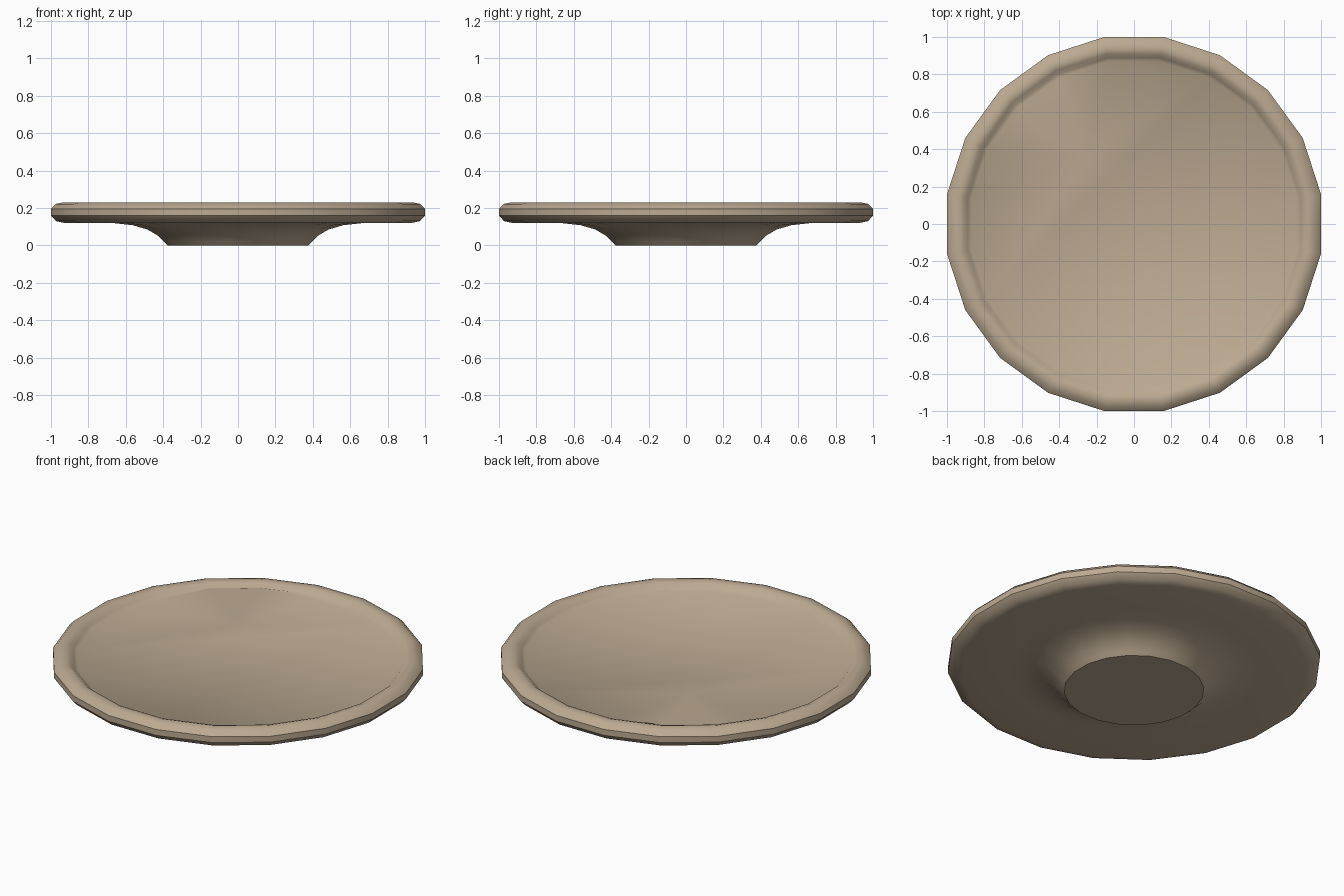
import bpy
import bmesh
from math import cos, sin, radians

SIDES = 20

# Remove the default cube
cube = bpy.data.objects.get("Cube")
if cube:
    bpy.data.objects.remove(cube, do_unlink=True)

# Single clay colour
clay = bpy.data.materials.new("warm tan clay")
clay.use_nodes = True
tan = (0.50, 0.40, 0.285, 1)
clay.diffuse_color = tan
clay.node_tree.nodes["Principled BSDF"].inputs["Base Color"].default_value = tan

# Half profile (radius, height): foot, flared underside, rolled rim, inner lip
profile = [
    (0.38, 0.0), (0.40, 0.02), (0.43, 0.05), (0.49, 0.085), (0.57, 0.108),
    (0.68, 0.12), (0.94, 0.12), (0.985, 0.13), (1.0125, 0.16),
    (1.0125, 0.195), (0.985, 0.222), (0.945, 0.23), (0.92, 0.222),
    (0.90, 0.205), (0.88, 0.19),
]


def add_ring(bm, radius, height):
    """One polygonal ring with flat sides facing the four axes."""
    angles = [radians(360 * (i + 0.5) / SIDES) for i in range(SIDES)]
    return [bm.verts.new((radius * cos(a), radius * sin(a), height)) for a in angles]


bm = bmesh.new()
rings = [add_ring(bm, r, z) for r, z in profile]

# Skin between successive rings
for low, high in zip(rings, rings[1:]):
    for i in range(SIDES):
        j = (i + 1) % SIDES
        bm.faces.new((low[i], low[j], high[j], high[i]))

# Flat base under the foot
bm.faces.new(list(reversed(rings[0])))

# Plate floor, with a shallow fan-shaped warp toward the back
floor = rings[-1]
first, last = 5, 8
pivot = bm.verts.new((-0.26, 0.35, profile[-1][1]))
bm.faces.new([pivot] + floor[last:] + floor[:first + 1])
for i in range(first, last):
    bm.faces.new((pivot, floor[i], floor[i + 1]))
for i in range(first + 1, last):
    floor[i].co.z += 0.02

mesh = bpy.data.meshes.new("plate")
bm.to_mesh(mesh)
bm.free()
mesh.materials.append(clay)

plate = bpy.data.objects.new("plate", mesh)
bpy.context.collection.objects.link(plate)

# Smooth rolled surfaces, crisp foot edge
bpy.ops.object.select_all(action="DESELECT")
plate.select_set(True)
bpy.context.view_layer.objects.active = plate
bpy.ops.object.shade_smooth_by_angle(angle=radians(40))
